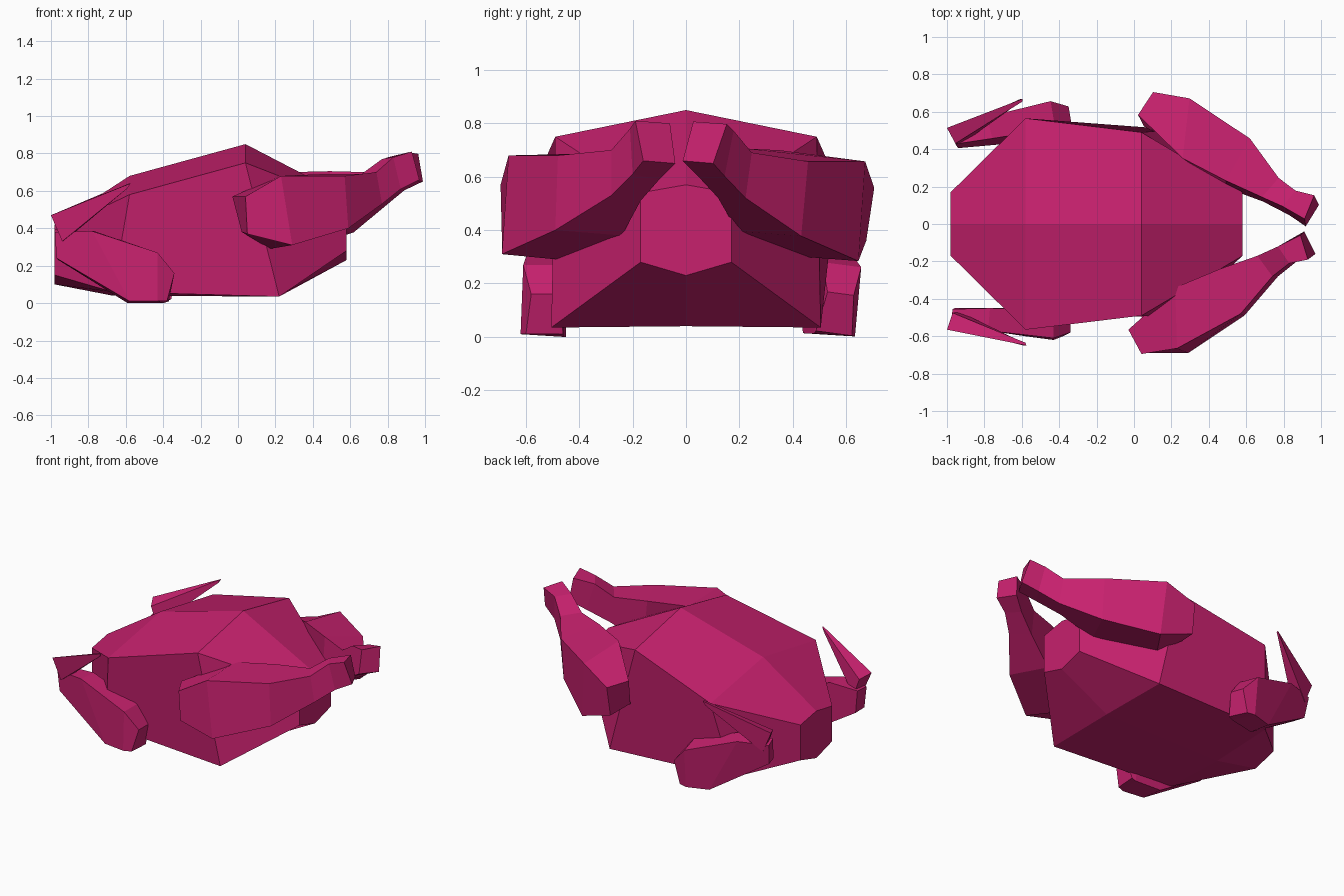
import bpy
import bmesh
from mathutils import Matrix, Vector

default_cube = bpy.data.objects.get("Cube")
if default_cube:
    bpy.data.objects.remove(default_cube, do_unlink=True)

# One flat colour for the whole bird
skin = bpy.data.materials.new("raspberry_skin")
skin.use_nodes = True
skin_colour = (.57, .015, .155, 1)
skin.diffuse_color = skin_colour
skin.node_tree.nodes["Principled BSDF"].inputs["Base Color"].default_value = skin_colour


def loft(name, rings, transform=Matrix.Identity(4)):
    """Join matching rings of points into a closed, flat-shaded solid."""
    bm = bmesh.new()
    loops = [[bm.verts.new(transform @ Vector(point)) for point in ring] for ring in rings]
    for ring_a, ring_b in zip(loops, loops[1:]):
        count = len(ring_a)
        for i in range(count):
            j = (i + 1) % count
            bm.faces.new((ring_a[i], ring_a[j], ring_b[j], ring_b[i]))
    bm.faces.new(loops[0])
    bm.faces.new(loops[-1])
    bmesh.ops.recalc_face_normals(bm, faces=bm.faces[:])
    mesh = bpy.data.meshes.new(name)
    bm.to_mesh(mesh)
    bm.free()
    mesh.materials.append(skin)
    obj = bpy.data.objects.new(name, mesh)
    bpy.context.collection.objects.link(obj)
    return obj


def mirrored_ring(half):
    """Complete a half section whose first and last points lie on the centre plane."""
    return half + [(x, -y, z) for x, y, z in reversed(half[1:-1])]


def turn_about(pivot, angle, axis):
    """Rotation about an axis through a pivot point."""
    to_pivot = Matrix.Translation(pivot)
    return to_pivot @ Matrix.Rotation(angle, 4, axis) @ to_pivot.inverted()


# Body: neck end, shoulders, breast ridge, tail end
body_sections = [
    [(-.98, 0, .42), (-.98, .17, .39), (-.98, .17, .15), (-.98, 0, .1)],
    [(-.58, 0, .68), (-.58, .565, .58), (-.67, .46, .06), (-.67, 0, .04)],
    [(.04, 0, .85), (.04, .49, .75), (.22, .505, .035), (.22, 0, .04)],
    [(.58, 0, .57), (.58, .17, .54), (.58, .17, .28), (.58, 0, .23)],
]
loft("body", [mirrored_ring(section) for section in body_sections])

# Leg rings run from thigh to tip: outer top, inner top, inner bottom, outer bottom
leg_rings = [
    [(.04, -.695, .57), (-.03, -.565, .57), (.02, -.53, .38), (.05, -.69, .37)],
    [(.23, -.665, .68), (.22, -.34, .68), (.17, -.48, .29), (.29, -.69, .31)],
    [(.57, -.48, .68), (.46, -.24, .69), (.49, -.24, .38), (.59, -.49, .4)],
    [(.74, -.28, .7), (.66, -.17, .69), (.68, -.17, .51), (.77, -.28, .53)],
    [(.83, -.21, .78), (.77, -.12, .77), (.82, -.1, .59), (.87, -.2, .61)],
    [(.93, -.19, .81), (.89, -.06, .8), (.91, -.04, .65), (.97, -.16, .66)],
]

# Wing rings run from elbow to wrist: outer top, inner top, inner bottom, outer bottom
wing_rings = [
    [(-.34, -.58, .16), (-.34, -.48, .16), (-.37, -.46, .01), (-.38, -.6, .01)],
    [(-.43, -.61, .27), (-.43, -.46, .27), (-.4, -.46, 0), (-.43, -.62, .01)],
    [(-.78, -.57, .385), (-.77, -.45, .385), (-.59, -.45, 0), (-.58, -.6, .01)],
    [(-.98, -.54, .38), (-.97, -.455, .38), (-.96, -.45, .23), (-.97, -.53, .24)],
]

# Wing tip: a thin blade folding back from the wrist to a narrow end
blade_rings = [
    [(-1, -.565, .47), (-.97, -.475, .45), (-.93, -.47, .33), (-.94, -.56, .33)],
    [(-.575, -.65, .64), (-.58, -.635, .64), (-.59, -.635, .615), (-.59, -.65, .615)],
]

# The back limbs mirror the front ones, swung and rolled slightly
mirror = Matrix.Scale(-1, 4, (0, 1, 0))
leg_roll = turn_about((.2, .52, .5), -.15, Vector((.73, -.42, .22)))
leg_place = Matrix.Translation((.015, 0, 0)) @ turn_about((0, 0, 0), -.05, "Z") @ leg_roll @ mirror
wing_swing = turn_about((-.7, .54, 0), .17, "Z")
wing_place = wing_swing @ turn_about((-.6, .54, .25), -.13, "X") @ mirror
blade_place = wing_swing @ mirror

for name, rings, place in (
    ("leg", leg_rings, leg_place),
    ("wing", wing_rings, wing_place),
    ("wing_tip", blade_rings, blade_place),
):
    loft("front_" + name, rings)
    loft("back_" + name, rings, place)
